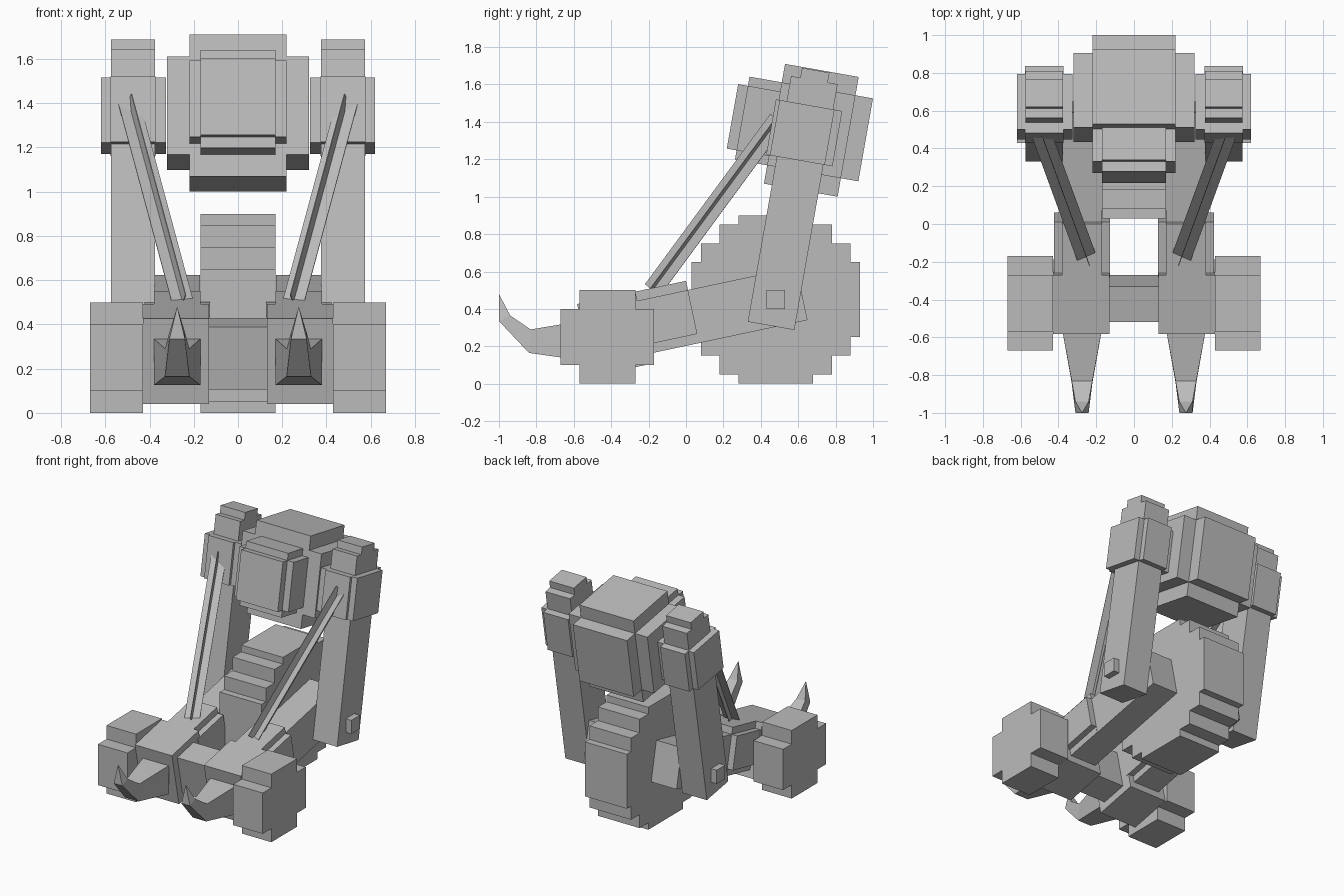
import bpy, bmesh, math
from mathutils import Vector, Matrix

if "Cube" in bpy.data.objects:
    bpy.data.objects.remove(bpy.data.objects["Cube"], do_unlink=True)

grey = bpy.data.materials.new("plain_grey")
grey.use_nodes = True
GREY = (0.5, 0.5, 0.5, 1)
grey.diffuse_color = GREY
grey.node_tree.nodes["Principled BSDF"].inputs["Base Color"].default_value = GREY


def finish(name, bm):
    bmesh.ops.recalc_face_normals(bm, faces=bm.faces)
    mesh = bpy.data.meshes.new(name)
    bm.to_mesh(mesh)
    bm.free()
    mesh.materials.append(grey)
    ob = bpy.data.objects.new(name, mesh)
    bpy.context.collection.objects.link(ob)
    return ob


def prism(name, x0, x1, outline):
    """Extrude a (y, z) outline along x."""
    bm = bmesh.new()
    face = bm.faces.new([bm.verts.new((x0, y, z)) for y, z in outline])
    out = bmesh.ops.extrude_face_region(bm, geom=[face])
    verts = [v for v in out["geom"] if isinstance(v, bmesh.types.BMVert)]
    bmesh.ops.translate(bm, vec=(x1 - x0, 0, 0), verts=verts)
    return finish(name, bm)


def frame(y, z, degrees):
    """Return a box maker working in a tilted (depth, height) frame."""
    c, s = math.cos(math.radians(degrees)), math.sin(math.radians(degrees))

    def box(name, x0, x1, u0, u1, v0, v1):
        corners = [(u0, v0), (u1, v0), (u1, v1), (u0, v1)]
        return prism(name, x0, x1, [(y + c * u - s * v, z + s * u + c * v) for u, v in corners])
    return box


def stepped_wheel(name, x0, x1, cy, cz, steps):
    """Blocky wheel from one quarter of stair steps, mirrored round."""
    quarter = [steps[0]]
    for (a, b), (c, d) in zip(steps, steps[1:]):
        quarter += [(a, d), (c, d)]
    back = quarter[::-1]
    ring = quarter + [(a, -b) for a, b in back]
    ring += [(-a, -b) for a, b in quarter] + [(-a, b) for a, b in back]
    return prism(name, x0, x1, [(cy + a, cz + b) for a, b in ring])


def both(maker, name, x0, x1, *args):
    """Make a part on the left (+x) and its mirror on the right."""
    maker("left_" + name, x0, x1, *args)
    maker("right_" + name, -x1, -x0, *args)


# Wheels and rear axle
stepped_wheel("rear_wheel", -0.17, 0.17, 0.48, 0.45,
              [(0.2, 0.45), (0.3, 0.4), (0.4, 0.3), (0.45, 0.2)])
both(stepped_wheel, "front_wheel", 0.43, 0.67, -0.42, 0.25, [(0.15, 0.25), (0.25, 0.15)])
frame(0.48, 0.45, 0)("rear_axle", -0.62, 0.62, -0.05, 0.05, -0.05, 0.05)

# Sloping chassis
chassis = frame(0, 0.55, 12)
both(chassis, "front_block", 0.13, 0.43, -0.595, -0.277, -0.395, 0)
both(chassis, "collar_core", 0.17, 0.38, -0.3, 0, -0.34, 0)
both(chassis, "collar_sides", 0.127, 0.423, -0.3, 0, -0.29, -0.05)
both(chassis, "chassis_arm", 0.172, 0.378, -0.3, 0.592, -0.34, -0.05)
chassis("cross_bar", -0.13, 0.13, -0.542, -0.348, -0.34, -0.05)

# Leaning head made of stacked blocks
upper = frame(0.67, 1.355, -10)
upper("head_core", -0.22, 0.22, -0.2, 0.2, -0.325, 0.325)
upper("head_sides", -0.32, 0.32, -0.2, 0.2, -0.225, 0.225)
upper("head_back", -0.22, 0.22, 0, 0.295, -0.225, 0.225)
upper("face_tall", -0.17, 0.17, -0.375, -0.1, -0.225, 0.225)
upper("face_wide", -0.22, 0.22, -0.375, -0.1, -0.175, 0.175)
upper("face_plate", -0.17, 0.17, -0.428, -0.1, -0.175, 0.175)

# Legs with shoulder blocks
both(upper, "leg", 0.375, 0.575, -0.157, 0.096, -1.067, 0.267)
both(upper, "leg_cap", 0.375, 0.575, -0.107, 0.042, 0.2, 0.32)
both(upper, "shoulder_deep", 0.374, 0.576, -0.215, 0.145, -0.17, 0.13)
both(upper, "shoulder_wide", 0.325, 0.62, -0.195, 0.103, -0.17, 0.13)


# Struts: two thin crossed blades running from chassis to shoulder
def strut(name, side):
    start, end = Vector((0.25 * side, -0.18, 0.5)), Vector((0.495 * side, 0.49, 1.41))
    along = (end - start).normalized()
    across = along.cross(Vector((0, 0, 1))).normalized()
    normal = across.cross(along)
    turn = Matrix((across, normal, along)).transposed().to_4x4()
    bm = bmesh.new()
    for w, d in ((0.105, 0.004), (0.004, 0.105)):
        size = Matrix.Diagonal((w, d, (end - start).length, 1))
        place = Matrix.Translation((start + end) / 2)
        bmesh.ops.create_cube(bm, size=1, matrix=place @ turn @ size)
    finish(name, bm)


# Claws: square sections narrowing to an upturned point
def claw(name, side):
    # back/front section: half width, top (y, z), bottom (y, z)
    sections = [(0.105, (-0.56, 0.335), (-0.56, 0.125)),
                (0.055, (-0.83, 0.29), (-0.84, 0.165)),
                (0.035, (-0.94, 0.365), (-1.0, 0.335))]
    x = 0.275 * side
    bm = bmesh.new()
    rings = []
    for w, top, low in sections:
        corners = [(x - w, *low), (x + w, *low), (x + w, *top), (x - w, *top)]
        rings.append([bm.verts.new(p) for p in corners])
    tip = bm.verts.new((x, -1.0, 0.48))
    bm.faces.new(rings[0])
    for i in range(4):
        j = (i + 1) % 4
        for a, b in zip(rings, rings[1:]):
            bm.faces.new((a[i], a[j], b[j], b[i]))
        bm.faces.new((rings[-1][i], rings[-1][j], tip))
    finish(name, bm)


for label, side in (("left", 1), ("right", -1)):
    strut(label + "_strut", side)
    claw(label + "_claw", side)
